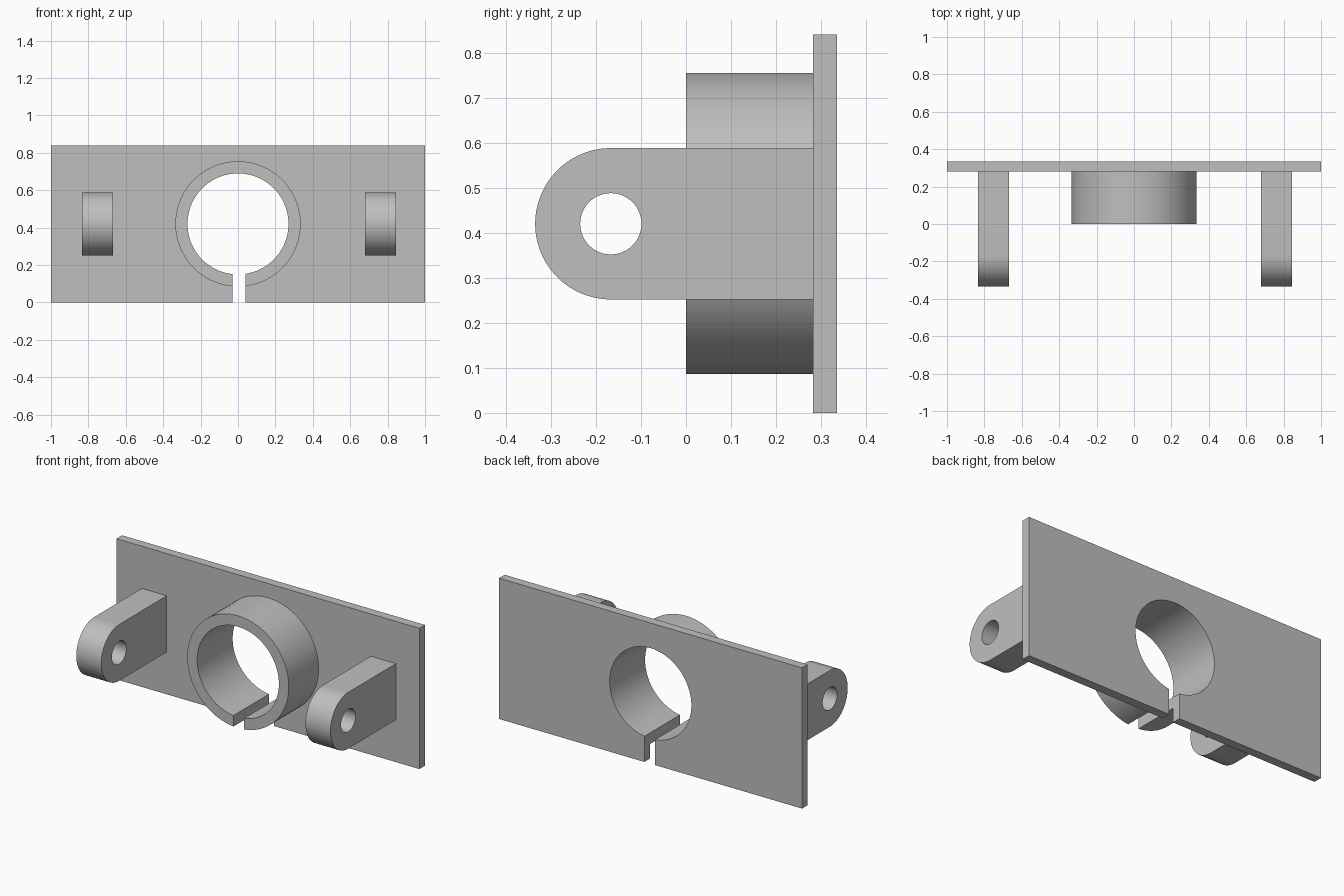
import bpy
import bmesh
from math import sin, cos, asin, pi, radians
from mathutils import Vector

cube = bpy.data.objects.get("Cube")
if cube:
    bpy.data.objects.remove(cube, do_unlink=True)

# Main dimensions
HEIGHT = 0.84
MID = HEIGHT / 2
BACK, PLATE_FRONT, RING_FRONT = 0.335, 0.282, 0.0
BORE, RING = 0.27, 0.335
SLOT_LEFT, SLOT_RIGHT = 0.04, -0.03
LUG_RADIUS, PIN_RADIUS, LUG_WIDTH = 0.168, 0.068, 0.165

grey = bpy.data.materials.new("plain grey")
grey.use_nodes = True
colour = (0.52, 0.52, 0.52, 1)
grey.diffuse_color = colour
grey.node_tree.nodes["Principled BSDF"].inputs["Base Color"].default_value = colour


def arc(cu, cv, radius, start, end, steps):
    angles = [start + (end - start) * i / steps for i in range(steps + 1)]
    return [(cu + radius * cos(a), cv + radius * sin(a)) for a in angles]


def slotted_arc(radius):
    """Circle about the bore axis, open at the slot, from -x over the top to +x."""
    start = 1.5 * pi - asin(-SLOT_RIGHT / radius)
    end = -pi / 2 + asin(SLOT_LEFT / radius)
    return arc(0, MID, radius, start, end, 80)


def extrude(name, outlines, place, offset):
    """Fill flat outlines, weld their seams and extrude them into a solid."""
    bm = bmesh.new()
    for outline in outlines:
        bm.faces.new([bm.verts.new(place(u, v)) for u, v in outline])
    bmesh.ops.remove_doubles(bm, verts=bm.verts, dist=1e-5)
    region = bmesh.ops.extrude_face_region(bm, geom=bm.faces[:])
    moved = [g for g in region["geom"] if isinstance(g, bmesh.types.BMVert)]
    bmesh.ops.translate(bm, verts=moved, vec=Vector(offset))
    bmesh.ops.recalc_face_normals(bm, faces=bm.faces[:])
    mesh = bpy.data.meshes.new(name)
    bm.to_mesh(mesh)
    bm.free()
    mesh.materials.append(grey)
    obj = bpy.data.objects.new(name, mesh)
    bpy.context.collection.objects.link(obj)
    bpy.ops.object.select_all(action="DESELECT")
    obj.select_set(True)
    bpy.context.view_layer.objects.active = obj
    bpy.ops.object.shade_smooth_by_angle(angle=radians(30))
    return obj


# Back plate with the bore and the slot running out of its lower edge
plate = [(SLOT_LEFT, 0), (1, 0), (1, HEIGHT), (-1, HEIGHT), (-1, 0), (SLOT_RIGHT, 0)]
extrude("back_plate", [plate + slotted_arc(BORE)],
        lambda u, v: (u, PLATE_FRONT, v), (0, BACK - PLATE_FRONT, 0))

# Split clamp ring standing out from the plate
extrude("split_ring", [slotted_arc(RING) + slotted_arc(BORE)[::-1]],
        lambda u, v: (u, RING_FRONT, v), (0, PLATE_FRONT - RING_FRONT, 0))

# Rounded lugs with a pin hole, each profile made of two mirrored halves
centre = LUG_RADIUS - BACK
upper = [(PLATE_FRONT, 0), (PLATE_FRONT, LUG_RADIUS)]
upper += arc(centre, 0, LUG_RADIUS, pi / 2, pi, 24)
upper += arc(centre, 0, PIN_RADIUS, pi, 0, 32)
lower = [(u, -v) for u, v in reversed(upper)]
for name, x in (("left_lug", 0.68), ("right_lug", -0.833)):
    extrude(name, [upper, lower],
            lambda u, v: (x, u, MID + v), (LUG_WIDTH, 0, 0))
